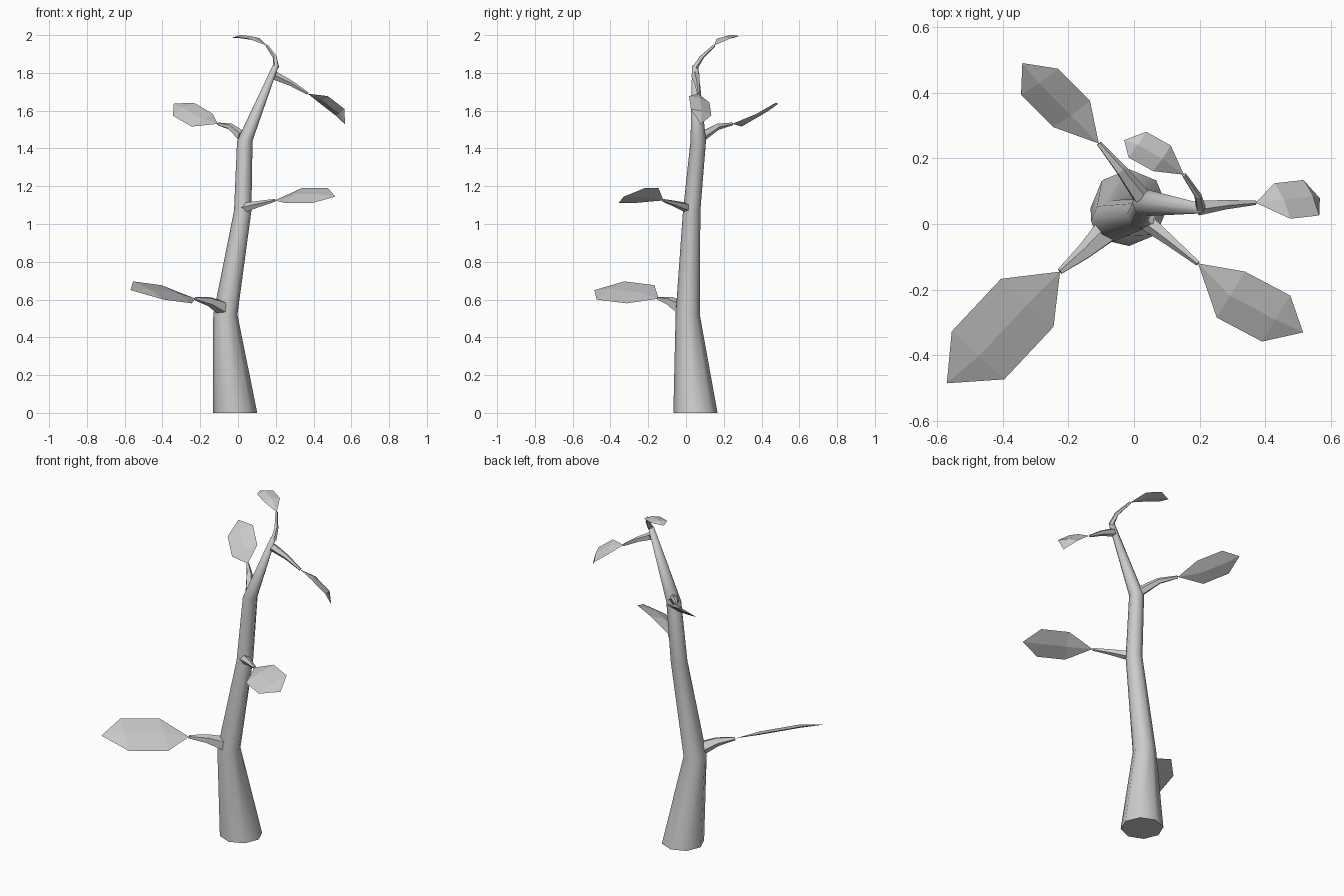
import bpy, bmesh, math
from mathutils import Vector

if "Cube" in bpy.data.objects:
    bpy.data.objects.remove(bpy.data.objects["Cube"])


def finish(name, bm, smooth=False):
    bmesh.ops.recalc_face_normals(bm, faces=bm.faces[:])
    me = bpy.data.meshes.new(name)
    bm.to_mesh(me)
    bm.free()
    if smooth:
        me.shade_smooth()
        for e in me.edges:
            e.use_edge_sharp = e.vertices[0] < 8 and e.vertices[1] < 8
    ob = bpy.data.objects.new(name, me)
    bpy.context.collection.objects.link(ob)
    return ob


def skin(bm, rings):
    for a, b in zip(rings, rings[1:]):
        n = len(a)
        for i in range(n):
            bm.faces.new((a[i], a[(i + 1) % n], b[(i + 1) % n], b[i]))
    bm.faces.new(rings[0])
    bm.faces.new(rings[-1])


# Leaning trunk: x, y, z, radius of each eight-sided ring
trunk_rings = [(-.015, .05, 0, .117), (-.067, .009, .52, .064),
               (.025, .03, 1.07, .046), (.036, .065, 1.44, .041),
               (.20, .048, 1.84, .016)]
bm = bmesh.new()
rings = []
for x, y, z, r in trunk_rings:
    rings.append([bm.verts.new((x + r * math.cos(i * math.pi / 4),
                                y + r * math.sin(i * math.pi / 4), z))
                  for i in range(8)])
skin(bm, rings)
finish("trunk", bm, smooth=True)


# Tapering twig along a short path
def twig(name, path, r0, r1):
    pts = [Vector(p) for p in path]
    bm = bmesh.new()
    rings = []
    for k, p in enumerate(pts):
        d = pts[min(k + 1, len(pts) - 1)] - pts[max(k - 1, 0)]
        u = d.cross(Vector((0.05, 0.05, 1))).normalized()
        v = u.cross(d).normalized()
        r = r0 + (r1 - r0) * k / (len(pts) - 1)
        rings.append([bm.verts.new(p + r * (u * math.cos(a) + v * math.sin(a)))
                      for a in (i * math.tau / 5 for i in range(5))])
    skin(bm, rings)
    finish(name, bm)


# Pointed six-sided leaf with a raised rib on both faces
def leaf(name, base, m1, m2, tip, side, thick=.009):
    base, m1, m2, tip, side = map(Vector, (base, m1, m2, tip, side))
    n = (tip - base).cross(side).normalized() * thick
    bm = bmesh.new()
    b, t, l1, l2, r1, r2 = [bm.verts.new(p) for p in (
        base, tip, m1 + side, m2 + side, m1 - side, m2 - side)]
    for s in (1, -1):
        c1, c2 = bm.verts.new(m1 + n * s), bm.verts.new(m2 + n * s)
        for f in ((b, l1, c1), (l1, l2, c2, c1), (l2, t, c2),
                  (b, c1, r1), (c1, c2, r2, r1), (c2, t, r2)):
            bm.faces.new(f)
    finish(name, bm)


# Five twigs, each carrying a leaf: path, radii, rib points, half width
shoots = [
    ("lower_left", [(-.08, -.02, .555), (-.15, -.085, .59), (-.225, -.145, .605)], .042, .01,
     (-.325, -.24, .628), (-.475, -.40, .648), (-.57, -.485, .65), (-.08, .073, .048)),
    ("lower_right", [(.035, .01, 1.085), (.11, -.05, 1.105), (.195, -.12, 1.125)], .028, .008,
     (.295, -.215, 1.15), (.433, -.288, 1.15), (.515, -.33, 1.145), (.043, .07, .04)),
    ("back_left", [(.02, .085, 1.465), (-.04, .165, 1.515), (-.107, .245, 1.53)], .028, .008,
     (-.19, .335, 1.55), (-.288, .433, 1.607), (-.34, .49, 1.638), (.056, .04, .034)),
    ("upper_right", [(.195, .05, 1.785), (.28, .06, 1.745), (.37, .065, 1.69)], .024, .007,
     (.452, .07, 1.66), (.54, .08, 1.592), (.566, .078, 1.528), (-.024, .054, -.017)),
    ("crown", [(.203, .048, 1.83), (.195, .085, 1.885), (.152, .15, 1.945)], .016, .007,
     (.085, .20, 1.982), (.01, .242, 1.993), (-.03, .255, 1.986), (.027, .039, .002)),
]
for name, path, r0, r1, m1, m2, tip, side in shoots:
    twig(name + "_twig", path, r0, r1)
    leaf(name + "_leaf", path[-1], m1, m2, tip, side)
